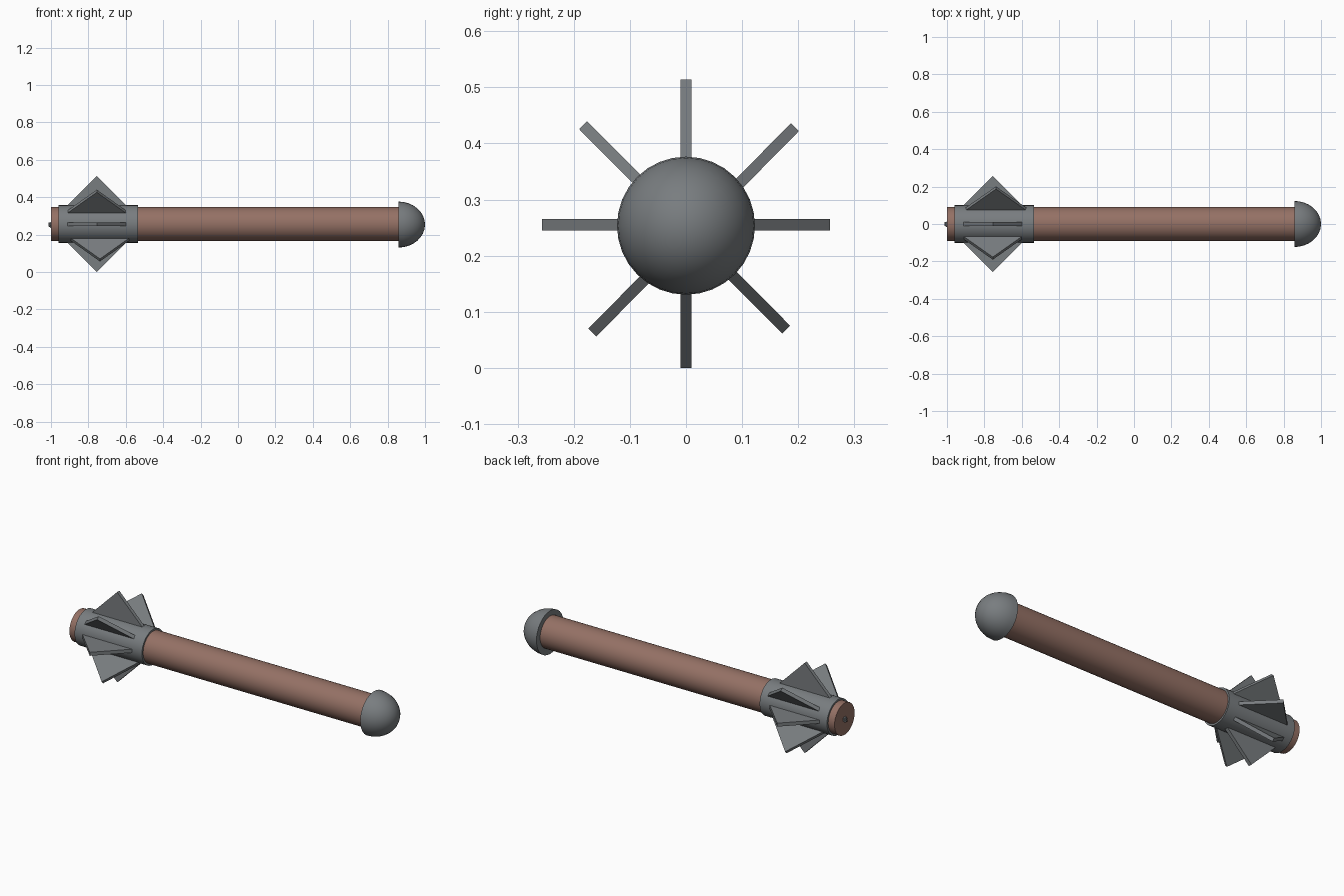
import bpy, bmesh, math
from mathutils import Matrix, Vector

if "Cube" in bpy.data.objects:
    bpy.data.objects.remove(bpy.data.objects["Cube"])

CZ = 0.2565  # height of the shaft axis


def material(name, rgb):
    m = bpy.data.materials.new(name)
    m.diffuse_color = (*rgb, 1)
    m.use_nodes = True
    m.node_tree.nodes["Principled BSDF"].inputs["Base Color"].default_value = m.diffuse_color
    return m


STEEL = material("grey_metal", (0.19, 0.205, 0.215))
WOOD = material("brown_wood", (0.30, 0.165, 0.13))
ALONG_X = Matrix.Rotation(math.pi / 2, 4, 'Y')  # turns local z into world x


def finish(name, bm, mat, smooth=True):
    bmesh.ops.recalc_face_normals(bm, faces=bm.faces)
    me = bpy.data.meshes.new(name)
    bm.to_mesh(me)
    bm.free()
    me.materials.append(mat)
    ob = bpy.data.objects.new(name, me)
    bpy.context.collection.objects.link(ob)
    if smooth:
        bpy.ops.object.select_all(action='DESELECT')
        ob.select_set(True)
        bpy.context.view_layer.objects.active = ob
        bpy.ops.object.shade_smooth_by_angle(angle=math.radians(35))
    return ob


def rod(name, x0, x1, radius, z, mat):
    bm = bmesh.new()
    bmesh.ops.create_cone(bm, cap_ends=True, segments=32, radius1=radius, radius2=radius,
                          depth=x1 - x0,
                          matrix=Matrix.Translation(((x0 + x1) / 2, 0, z)) @ ALONG_X)
    return finish(name, bm, mat)


# Shaft and the metal sleeve that carries the blades
rod("shaft", -1.0, 0.87, 0.0905, CZ, WOOD)
rod("blade_sleeve", -0.96, -0.535, 0.101, CZ, STEEL)

# Domed end cap: half a sphere, slightly stretched, with a flat back
bm = bmesh.new()
bmesh.ops.create_uvsphere(bm, u_segments=32, v_segments=16, radius=1, matrix=ALONG_X)
cut = bmesh.ops.bisect_plane(bm, geom=bm.verts[:] + bm.edges[:] + bm.faces[:], dist=1e-4,
                             plane_co=(0, 0, 0), plane_no=(-1, 0, 0), clear_outer=True)
bmesh.ops.holes_fill(bm, edges=[e for e in bm.edges if e.is_boundary], sides=0)
bmesh.ops.transform(bm, verts=bm.verts,
                    matrix=Matrix.Translation((0.857, 0, 0.2535)) @ Matrix.Diagonal((0.143, 0.123, 0.123, 1)))
finish("end_cap", bm, STEEL)


# Blades: four square plates on their corners, each passing right through the sleeve
def blade_pair(name, angle, centre, half=0.257, thick=0.02):
    bm = bmesh.new()
    side = half * math.sqrt(2)
    bmesh.ops.create_cube(bm, size=1)
    m = (Matrix.Translation(centre) @ Matrix.Rotation(math.radians(angle), 4, 'X')
         @ Matrix.Rotation(math.pi / 4, 4, 'Y') @ Matrix.Diagonal((side, thick, side, 1)))
    bmesh.ops.transform(bm, verts=bm.verts, matrix=m)
    finish(name, bm, STEEL, smooth=False)


blade_pair("blade_vertical", 0, Vector((-0.755, 0, 0.257)))
blade_pair("blade_horizontal", 90, Vector((-0.755, 0, 0.255)))
blade_pair("blade_diagonal_a", -44.6, Vector((-0.738, 0.0135, 0.246)))
blade_pair("blade_diagonal_b", 44.8, Vector((-0.755, -0.0025, 0.2505)))
